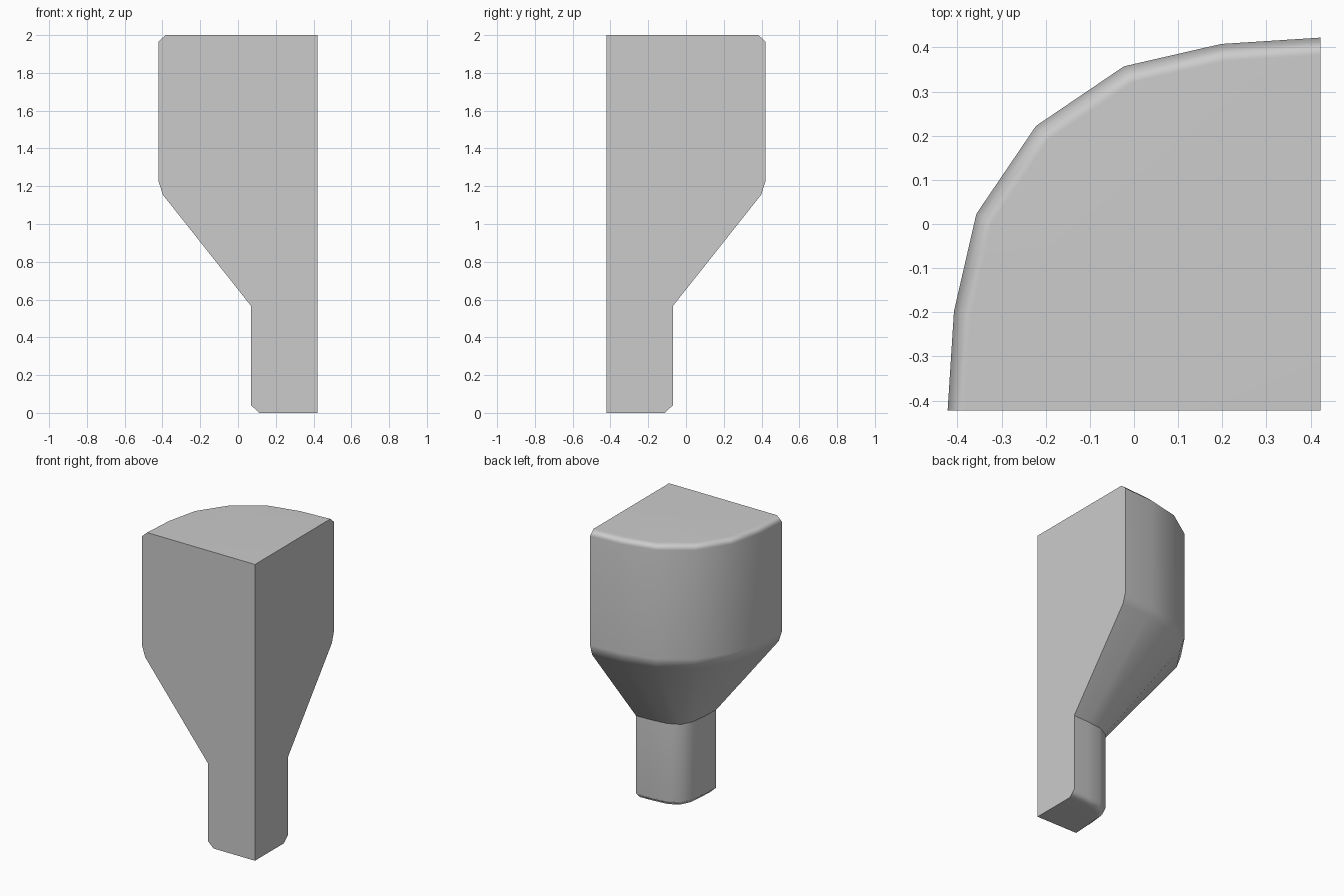
import bpy, bmesh

cube = bpy.data.objects.get("Cube")
if cube:
    bpy.data.objects.remove(cube, do_unlink=True)

AXIS = (0.422, -0.422)  # inner corner where the two flat cut sides meet


def quarter(points):
    """Mirror half an arc about its diagonal to get the whole quarter arc."""
    return points + [(b, a) for a, b in reversed(points[:-1])]


BODY = quarter([(1, 0), (0.983, 0.266), (0.923, 0.527), (0.763, 0.763)])
NECK = quarter([(1, 0), (0.985, 0.33), (0.95, 0.63), (0.845, 0.845)])

# Height, radius and cross-section from foot to top
RINGS = [(0, 0.31, NECK), (0.04, 0.352, NECK), (0.565, 0.352, NECK),
         (1.155, 0.82, BODY), (1.23, 0.844, BODY),
         (1.965, 0.844, BODY), (2, 0.805, BODY)]

grey = bpy.data.materials.new("plain grey")
grey.use_nodes = True
colour = (0.6, 0.6, 0.6, 1)
grey.diffuse_color = colour
grey.node_tree.nodes["Principled BSDF"].inputs["Base Color"].default_value = colour

bm = bmesh.new()
rings, centres = [], []
for z, radius, section in RINGS:
    centres.append(bm.verts.new((*AXIS, z)))
    rings.append([bm.verts.new((AXIS[0] - a * radius, AXIS[1] + b * radius, z))
                  for a, b in section])

# Curved outer skin
for low, high in zip(rings, rings[1:]):
    for i in range(len(low) - 1):
        bm.faces.new((low[i], low[i + 1], high[i + 1], high[i]))

# Flat cut sides, foot and top
flat = [bm.faces.new([centres[0], centres[-1]] + [r[end] for r in reversed(rings)])
        for end in (0, -1)]
bm.faces.new([centres[0]] + rings[0])
bm.faces.new([centres[-1]] + rings[-1])
for v in centres[1:-1]:
    bm.verts.remove(v)
bmesh.ops.recalc_face_normals(bm, faces=bm.faces)

# Smooth skin with crisp edges round the cut sides and at the top of the neck
for face in bm.faces:
    face.smooth = True
for face in flat:
    for edge in face.edges:
        edge.smooth = False
neck_top = set(rings[2])
for edge in bm.edges:
    if set(edge.verts) <= neck_top:
        edge.smooth = False

mesh = bpy.data.meshes.new("corner_column")
bm.to_mesh(mesh)
bm.free()
mesh.materials.append(grey)
column = bpy.data.objects.new("corner_column", mesh)
bpy.context.collection.objects.link(column)

# Keep large faces flat so that only the chamfers blend
weighted = column.modifiers.new("weighted_normals", 'WEIGHTED_NORMAL')
weighted.keep_sharp = True
